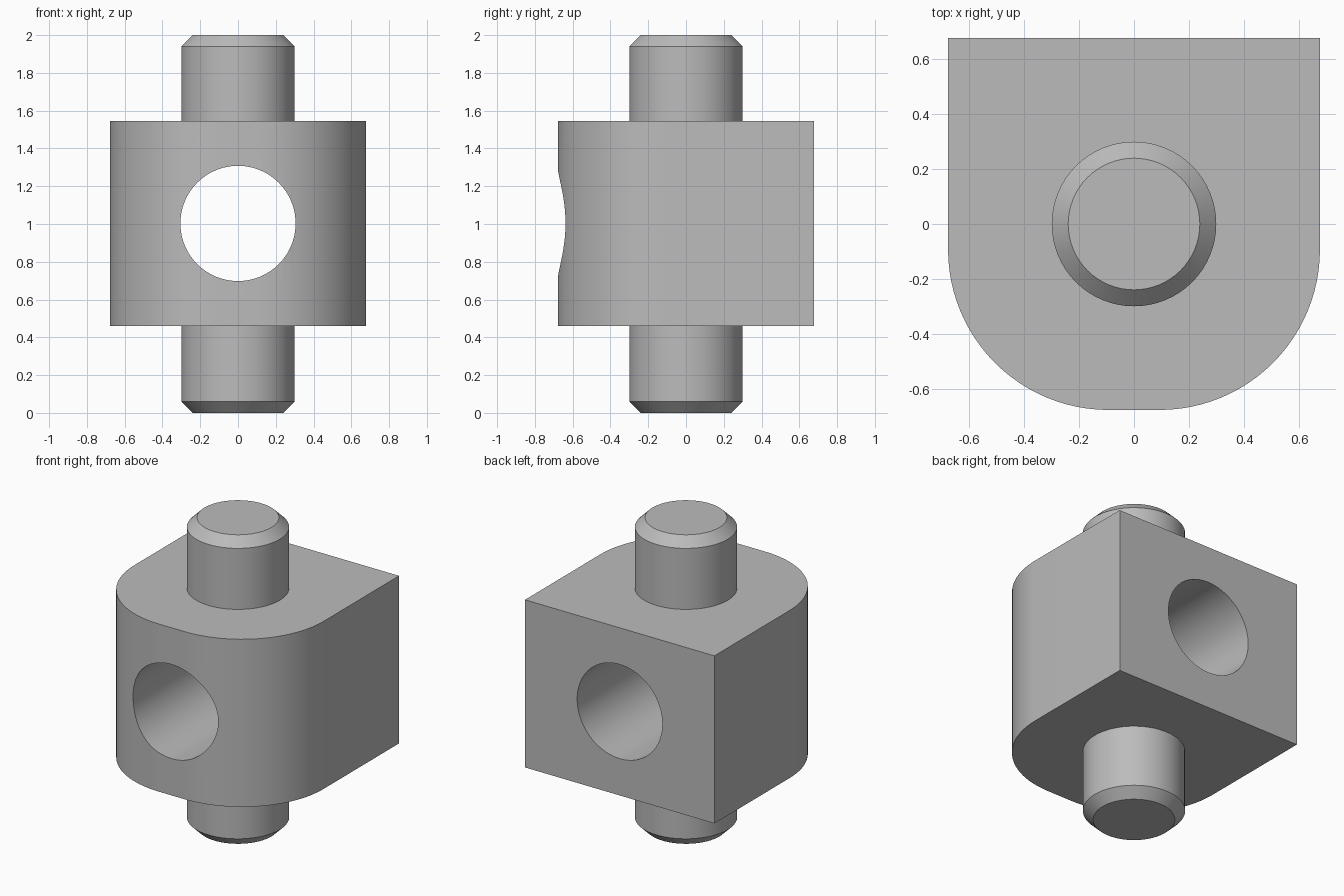
import bpy, bmesh, math
from mathutils import Matrix

cube = bpy.data.objects.get("Cube")
if cube:
    bpy.data.objects.remove(cube, do_unlink=True)

HALF = 0.678           # half width of the block
CORNER = 0.585         # radius of the rounded front corners
BOTTOM, TOP = 0.46, 1.545
PIN, CHAMFER = 0.3, 0.06
HOLE, HOLE_Z = 0.305, 1.003

metal = bpy.data.materials.new("plain grey")
metal.use_nodes = True
grey = (0.5, 0.5, 0.5, 1)
metal.diffuse_color = grey
metal.node_tree.nodes["Principled BSDF"].inputs["Base Color"].default_value = grey


def make_object(name, bm):
    bmesh.ops.recalc_face_normals(bm, faces=bm.faces)
    mesh = bpy.data.meshes.new(name)
    bm.to_mesh(mesh)
    bm.free()
    mesh.materials.append(metal)
    obj = bpy.data.objects.new(name, mesh)
    bpy.context.collection.objects.link(obj)
    return obj


def activate(obj):
    bpy.ops.object.select_all(action='DESELECT')
    obj.select_set(True)
    bpy.context.view_layer.objects.active = obj


def smooth(obj):
    activate(obj)
    bpy.ops.object.shade_smooth_by_angle(angle=math.radians(30))


# Block: square back, two rounded front corners
inner = HALF - CORNER
outline = [(HALF, HALF), (-HALF, HALF)]
for side, start in ((-1, math.pi), (1, 1.5 * math.pi)):
    for i in range(25):
        a = start + i / 24 * math.pi / 2
        outline.append((side * inner + CORNER * math.cos(a),
                        -inner + CORNER * math.sin(a)))
bm = bmesh.new()
base = bm.faces.new([bm.verts.new((x, y, BOTTOM)) for x, y in outline])
new = bmesh.ops.extrude_face_region(bm, geom=[base], use_keep_orig=True)["geom"]
bmesh.ops.translate(bm, vec=(0, 0, TOP - BOTTOM),
                    verts=[v for v in new if isinstance(v, bmesh.types.BMVert)])
block = make_object("block", bm)

# Through hole from front to back
bm = bmesh.new()
bmesh.ops.create_cone(bm, cap_ends=True, segments=96, radius1=HOLE, radius2=HOLE,
                      depth=2, matrix=Matrix.Translation((0, 0, HOLE_Z))
                      @ Matrix.Rotation(math.pi / 2, 4, 'X'))
cutter = make_object("hole_cutter", bm)
cutter.hide_render = True
cut = block.modifiers.new("hole", 'BOOLEAN')
cut.operation, cut.solver, cut.object = 'DIFFERENCE', 'EXACT', cutter
activate(block)
bpy.ops.object.modifier_apply(modifier=cut.name)
bpy.data.objects.remove(cutter, do_unlink=True)
smooth(block)


# Chamfered pins, open where they meet the block
def make_pin(name, root, tip):
    shoulder = tip - math.copysign(CHAMFER, tip - root)
    bm = bmesh.new()
    rings = []
    for radius, z in ((PIN, root), (PIN, shoulder), (PIN - CHAMFER, tip)):
        ring = bmesh.ops.create_circle(bm, segments=64, radius=radius,
                                       matrix=Matrix.Translation((0, 0, z)))["verts"]
        rings.append(ring)
    for low, high in zip(rings, rings[1:]):
        for i in range(len(low)):
            bm.faces.new((low[i - 1], low[i], high[i], high[i - 1]))
    bm.faces.new(rings[-1])
    # Orient every face outward from the pin's middle
    bm.normal_update()
    for f in bm.faces:
        c = f.calc_center_median()
        c.z -= (root + tip) / 2
        if f.normal.dot(c) < 0:
            f.normal_flip()
    mesh = bpy.data.meshes.new(name)
    bm.to_mesh(mesh)
    bm.free()
    mesh.materials.append(metal)
    obj = bpy.data.objects.new(name, mesh)
    bpy.context.collection.objects.link(obj)
    smooth(obj)


make_pin("upper_pin", TOP, 2.0)
make_pin("lower_pin", BOTTOM, 0.0)
